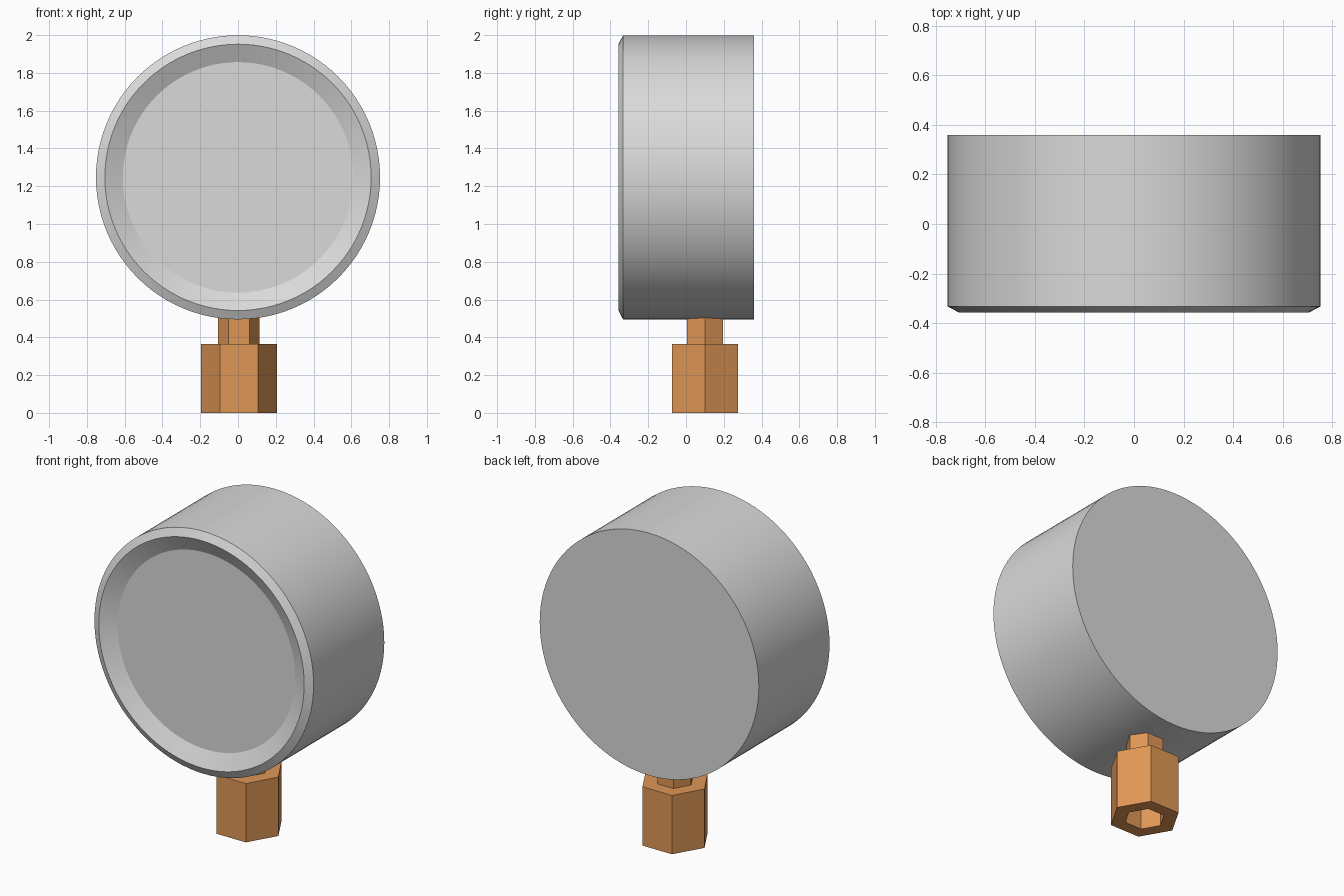
import bpy, bmesh, math

if "Cube" in bpy.data.objects:
    bpy.data.objects.remove(bpy.data.objects["Cube"])

SEG = 96
CASE_Z = 1.247
FIT_X, FIT_Y = 0.005, 0.1


def material(name, rgb):
    m = bpy.data.materials.new(name)
    m.diffuse_color = (*rgb, 1)
    m.use_nodes = True
    m.node_tree.nodes["Principled BSDF"].inputs["Base Color"].default_value = m.diffuse_color
    return m


steel = material("light grey steel", (0.70, 0.70, 0.70))
brass = material("brass", (0.74, 0.31, 0.093))


def finish(name, bm, mat, smooth):
    bmesh.ops.recalc_face_normals(bm, faces=bm.faces)
    mesh = bpy.data.meshes.new(name)
    bm.to_mesh(mesh)
    bm.free()
    mesh.materials.append(mat)
    ob = bpy.data.objects.new(name, mesh)
    bpy.context.collection.objects.link(ob)
    if smooth:
        bpy.ops.object.select_all(action='DESELECT')
        ob.select_set(True)
        bpy.context.view_layer.objects.active = ob
        bpy.ops.object.shade_smooth_by_angle(angle=math.radians(15))
    return ob


def loft(name, rings, mat, smooth=False):
    """Join vertex rings of equal length and cap both ends."""
    bm = bmesh.new()
    loops = [[bm.verts.new(p) for p in ring] for ring in rings]
    n = len(loops[0])
    for a, b in zip(loops, loops[1:]):
        for i in range(n):
            j = (i + 1) % n
            bm.faces.new((a[i], a[j], b[j], b[i]))
    bm.faces.new(loops[0])
    bm.faces.new(loops[-1])
    return finish(name, bm, mat, smooth)


def round_ring(r, y):
    return [(r * math.cos(2 * math.pi * i / SEG), y,
             CASE_Z + r * math.sin(2 * math.pi * i / SEG)) for i in range(SEG)]


def hex_ring(r, z):
    return [(FIT_X + r * math.cos(math.pi * i / 3),
             FIT_Y + r * math.sin(math.pi * i / 3), z) for i in range(6)]


# Front bezel: recessed face, sloping inner lip, chamfered rim
loft("bezel", [round_ring(r, y) for r, y in
               [(0.61, -0.31), (0.705, -0.358), (0.752, -0.333), (0.752, -0.13)]],
     steel, True)

# Drum-shaped rear case
loft("case", [round_ring(0.752, -0.13), round_ring(0.752, 0.36)], steel, True)

# Hexagonal stem reaching up into the case
loft("stem", [hex_ring(0.11, 0.34), hex_ring(0.11, 0.58)], brass)

# Hexagonal nut with a hexagonal socket open at the bottom
loft("nut", [hex_ring(r, z) for r, z in
             [(0.202, 0.365), (0.202, 0.0), (0.115, 0.0), (0.115, 0.33)]], brass)
